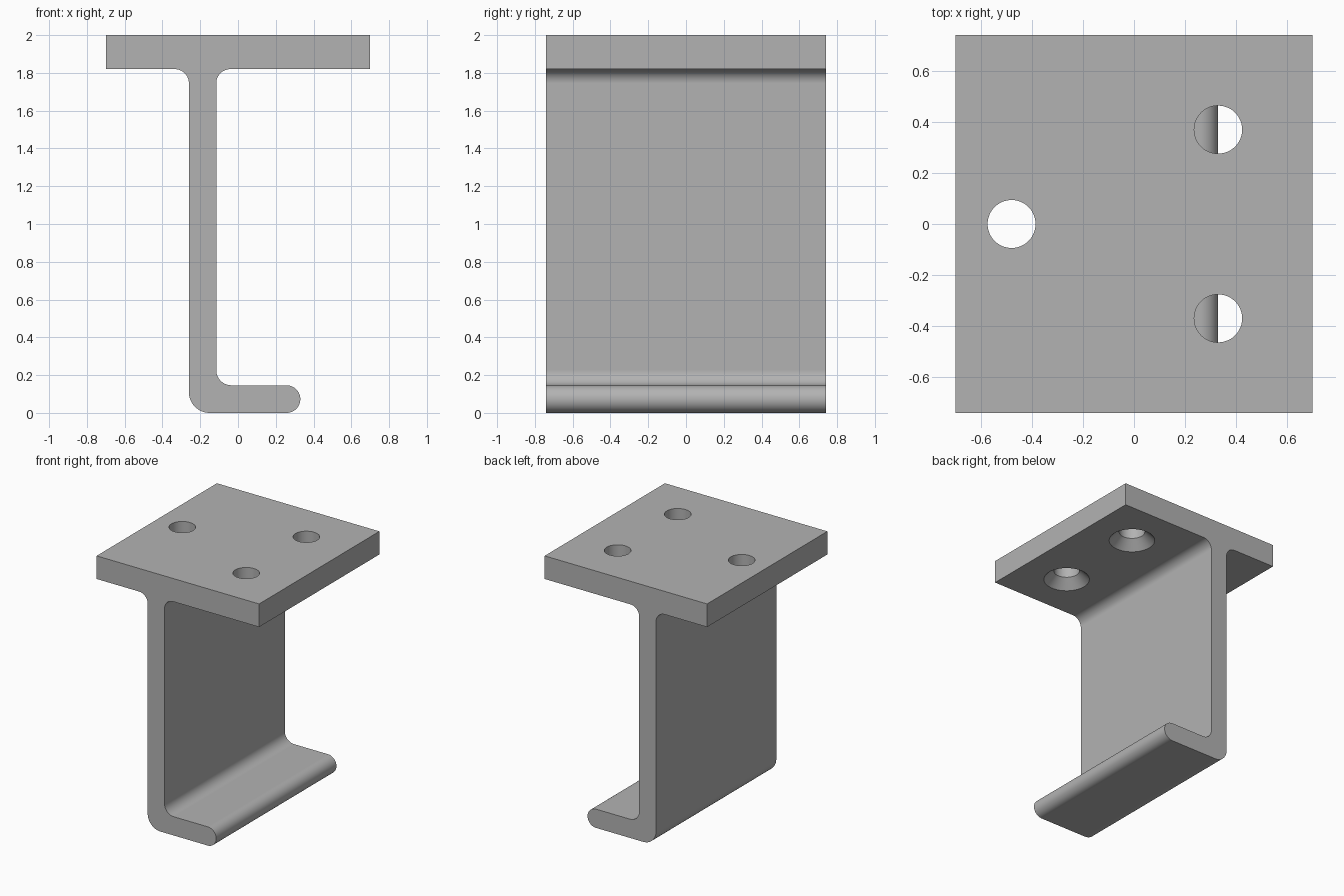
import bpy, bmesh
from math import pi, cos, sin
from mathutils import Vector

cube = bpy.data.objects.get("Cube")
if cube:
    bpy.data.objects.remove(cube, do_unlink=True)

HALF_DEPTH = 0.74
PLATE_BOTTOM, PLATE_TOP = 1.82, 2.0
ARC_STEPS = 14

grey = bpy.data.materials.new("plain grey")
grey.use_nodes = True
colour = (0.45, 0.45, 0.45, 1)
grey.diffuse_color = colour
grey.node_tree.nodes["Principled BSDF"].inputs["Base Color"].default_value = colour


def rounded_profile(corners):
    """Outline points from (x, z, radius) corners, rounding each one."""
    points = []
    for i, (x, z, r) in enumerate(corners):
        p = Vector((x, z))
        if r == 0:
            points.append(p)
            continue
        a = (Vector(corners[i - 1][:2]) - p).normalized()
        b = (Vector(corners[(i + 1) % len(corners)][:2]) - p).normalized()
        centre = p + (a + b) * r            # all corners are square
        for k in range(ARC_STEPS + 1):
            t = k / ARC_STEPS * pi / 2
            points.append(centre - b * r * cos(t) - a * r * sin(t))
    return points


def make_object(name, bm):
    bmesh.ops.remove_doubles(bm, verts=bm.verts, dist=1e-5)
    bmesh.ops.recalc_face_normals(bm, faces=bm.faces)
    mesh = bpy.data.meshes.new(name)
    bm.to_mesh(mesh)
    bm.free()
    mesh.materials.append(grey)
    obj = bpy.data.objects.new(name, mesh)
    bpy.context.collection.objects.link(obj)
    return obj


def hole_cutter(name, x, y, r=0.094, wide=0.166):
    """Straight hole that flares into a countersink on the underside."""
    rings = [(wide, PLATE_BOTTOM - 0.02), (wide, PLATE_BOTTOM),
             (r, PLATE_BOTTOM + wide - r), (r, PLATE_TOP + 0.1)]
    n = 48
    bm = bmesh.new()
    loops = [[bm.verts.new((x + rad * cos(2 * pi * k / n),
                            y + rad * sin(2 * pi * k / n), z))
              for k in range(n)] for rad, z in rings]
    for low, high in zip(loops, loops[1:]):
        for k in range(n):
            j = (k + 1) % n
            bm.faces.new((low[k], low[j], high[j], high[k]))
    bm.faces.new(loops[0])
    bm.faces.new(loops[-1])
    return make_object(name, bm)


# Bracket: top plate, web and rounded lip as one extruded section
corners = [
    (-0.70, PLATE_TOP, 0), (-0.70, PLATE_BOTTOM, 0),
    (-0.26, PLATE_BOTTOM, 0.075), (-0.26, 0, 0.11),
    (0.33, 0, 0.073), (0.33, 0.146, 0.073),
    (-0.115, 0.146, 0.08), (-0.115, PLATE_BOTTOM, 0.075),
    (0.70, PLATE_BOTTOM, 0), (0.70, PLATE_TOP, 0),
]
bm = bmesh.new()
section = bm.faces.new([bm.verts.new((p.x, -HALF_DEPTH, p.y))
                        for p in rounded_profile(corners)])
extruded = bmesh.ops.extrude_face_region(bm, geom=[section], use_keep_orig=True)
bmesh.ops.translate(bm, vec=(0, 2 * HALF_DEPTH, 0),
                    verts=[v for v in extruded["geom"]
                           if isinstance(v, bmesh.types.BMVert)])
bracket = make_object("hook_bracket", bm)

# Countersunk screw holes
bpy.context.view_layer.objects.active = bracket
for i, (x, y) in enumerate([(-0.48, 0), (0.33, 0.37), (0.33, -0.37)]):
    cutter = hole_cutter(f"hole_cutter_{i + 1}", x, y)
    cut = bracket.modifiers.new("screw hole", "BOOLEAN")
    cut.operation = "DIFFERENCE"
    cut.solver = "EXACT"
    cut.object = cutter
    bpy.ops.object.modifier_apply(modifier=cut.name)
    bpy.data.objects.remove(cutter, do_unlink=True)

# Smooth curves, crisp edges, flat broad faces
bpy.ops.object.select_all(action="DESELECT")
bracket.select_set(True)
bpy.ops.object.shade_smooth_by_angle(angle=pi / 6)
weighted = bracket.modifiers.new("flat face normals", "WEIGHTED_NORMAL")
weighted.keep_sharp = True
